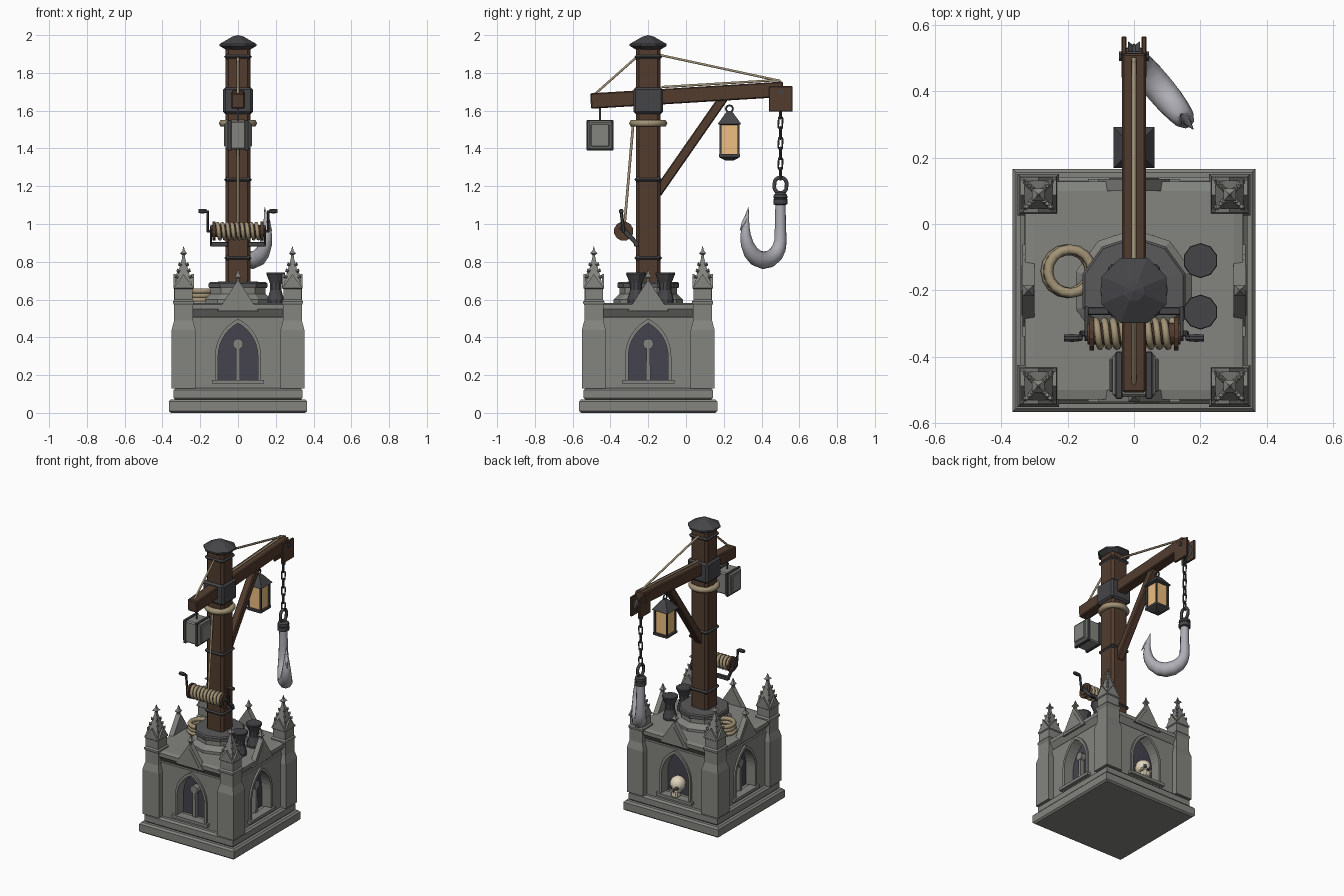
import bpy, bmesh
from math import pi, sin, cos, sqrt, atan2, asin
from mathutils import Vector, Matrix

if "Cube" in bpy.data.objects:
    bpy.data.objects.remove(bpy.data.objects["Cube"])

CY = -0.2  # tower and mast axis

def mat(name, r, g, b):
    m = bpy.data.materials.new(name)
    m.diffuse_color = (r, g, b, 1)
    m.use_nodes = True
    m.node_tree.nodes["Principled BSDF"].inputs["Base Color"].default_value = m.diffuse_color
    return m

STONE = mat("stone", .23, .235, .215)
DARK = mat("dark_stone", .1, .1, .1)
PANE = mat("pane", .06, .055, .075)
WOOD = mat("wood", .085, .046, .028)
IRON = mat("iron", .06, .06, .066)
ROPE = mat("rope", .36, .29, .18)
STEEL = mat("steel", .42, .42, .46)
GLOW = mat("glow", .85, .52, .22)
BONE = mat("bone", .75, .67, .5)

def finish(name, me, m, loc=(0, 0, 0), rot=(0, 0, 0), smooth=False):
    ob = bpy.data.objects.new(name, me)
    bpy.context.collection.objects.link(ob)
    ob.location, ob.rotation_euler = loc, rot
    me.materials.clear()
    me.materials.append(m)
    me.shade_flat()
    if smooth:
        me.shade_smooth()
    return ob

def lathe(name, prof, loc, m, n=4, rot=(0, 0, 0), smooth=False):
    """Revolve (apothem, z) points with n flat sides."""
    bm = bmesh.new()
    k = 1 / cos(pi / n)
    rings = [[bm.verts.new((r * k * cos((2 * i + 1) * pi / n), r * k * sin((2 * i + 1) * pi / n), z))
              for i in range(n)] for r, z in prof]
    for a, b in zip(rings, rings[1:]):
        for i in range(n):
            j = (i + 1) % n
            bm.faces.new((a[i], a[j], b[j], b[i]))
    bm.faces.new(rings[0][::-1])
    bm.faces.new(rings[-1])
    bmesh.ops.remove_doubles(bm, verts=bm.verts, dist=1e-5)
    bmesh.ops.recalc_face_normals(bm, faces=bm.faces)
    me = bpy.data.meshes.new(name)
    bm.to_mesh(me)
    return finish(name, me, m, loc, rot, smooth)

def box(name, loc, size, m, bevel=0.004, rot=(0, 0, 0)):
    bm = bmesh.new()
    bmesh.ops.create_cube(bm, size=1, matrix=Matrix.Diagonal((*size, 1)))
    if bevel:
        bmesh.ops.bevel(bm, geom=bm.edges[:], offset=bevel, segments=1, affect='EDGES')
    me = bpy.data.meshes.new(name)
    bm.to_mesh(me)
    return finish(name, me, m, loc, rot)

def beam(name, p, q, w, h, m, bevel=0.006):
    """Square bar between two points in a plane of constant x."""
    p, q = Vector(p), Vector(q)
    d = q - p
    return box(name, (p + q) / 2, (w, d.length, h), m, bevel, (atan2(d.z, d.y), 0, 0))

def from_curve(name, cu, m, loc, rot, smooth=False):
    tmp = bpy.data.objects.new("tmp", cu)
    bpy.context.collection.objects.link(tmp)
    dg = bpy.context.evaluated_depsgraph_get()
    me = bpy.data.meshes.new_from_object(tmp.evaluated_get(dg))
    bpy.data.objects.remove(tmp)
    return finish(name, me, m, loc, rot, smooth)

def add_spline(cu, pts, cyclic, radii=None):
    s = cu.splines.new('POLY')
    s.points.add(len(pts) - 1)
    for i, p in enumerate(pts):
        s.points[i].co = (*p, 1) if len(p) == 3 else (*p, 0, 1)
        s.points[i].radius = radii[i] if radii else 1
    s.use_cyclic_u = cyclic

def wire(name, pts, r, m, cyclic=False, radii=None, loc=(0, 0, 0), rot=(0, 0, 0), res=1, smooth=True):
    cu = bpy.data.curves.new(name, 'CURVE')
    cu.dimensions = '3D'
    cu.bevel_depth, cu.bevel_resolution, cu.use_fill_caps = r, res, True
    add_spline(cu, pts, cyclic, radii)
    return from_curve(name, cu, m, loc, rot, smooth)

def ring(name, R, r, m, loc, rot=(0, 0, 0), n=16, stretch=0):
    pts = [(R * cos(2 * pi * i / n), R * sin(2 * pi * i / n) + (stretch if i < n / 2 else -stretch), 0) for i in range(n)]
    return wire(name, pts, r, m, True, None, loc, rot)

def panel(name, outlines, depth, m, side, dist, z=0, centre=(0, CY)):
    """Upright plate (holes allowed) on one of the four sides of a centre."""
    cu = bpy.data.curves.new(name, 'CURVE')
    cu.dimensions, cu.fill_mode, cu.extrude = '2D', 'BOTH', depth / 2
    for o in outlines:
        add_spline(cu, o, True)
    a = side * pi / 2
    d = dist - depth / 2
    return from_curve(name, cu, m, (centre[0] + d * sin(a), centre[1] - d * cos(a), z), (pi / 2, 0, a))

def arch(w, z0, zs, za, n=7):
    h = za - zs
    R = (w * w + h * h) / (2 * w)
    t = asin(h / R)
    right = [(w - R + R * cos(t * i / n), zs + R * sin(t * i / n)) for i in range(n + 1)]
    return [(-w, z0), (w, z0)] + right + [(-x, z) for x, z in right[-2::-1]]

def ball(name, r, loc, m, scale=(1, 1, 1)):
    ob = lathe(name, [(r * sin(pi * i / 8), -r * cos(pi * i / 8)) for i in range(9)], loc, m, 12, smooth=True)
    ob.scale = scale
    return ob

# Plinth, core and cornice
lathe("plinth", [(.355, 0), (.366, .01), (.366, .06), (.355, .072), (.335, .072), (.342, .08), (.342, .12), (.33, .132)], (0, CY, 0), STONE)
lathe("dark_core", [(.25, .13), (.25, .51)], (0, CY, 0), PANE)
lathe("cornice_deck", [(.31, .5), (.3, .51), (.328, .55), (.328, .575), (.3, .582)], (0, CY, 0), STONE)

# Four walls with pointed windows and gables
for k in range(4):
    rect = [(-.31, .13), (.31, .13), (.31, .505), (-.31, .505)]
    panel("wall", [rect, arch(.105, .17, .3, .475)], .06, STONE, k, .31)
    panel("window_frame", [arch(.122, .16, .3, .498), arch(.105, .17, .3, .475)], .03, STONE, k, .322)
    panel("window_sill", [[(-.138, .155), (.138, .155), (.138, .175), (-.138, .175)]], .06, STONE, k, .335)
    panel("gable", [[(-.108, .54), (.108, .54), (0, .705)]], .035, STONE, k, .335)
    panel("gable_inset", [[(-.075, .555), (.075, .555), (0, .67)]], .01, STONE, k, .338)
    a = k * pi / 2
    lathe("gable_finial", [(.008, .68), (.008, .71), (.017, .72), (.008, .735), (0, .765)], (.318 * sin(a), CY - .318 * cos(a), 0), STONE)
    if k != 2:
        panel("mullion", [[(-.012, .17), (.012, .17), (.009, .36), (-.009, .36)]], .03, STONE, k, .285)
        panel("tracery_disc", [[(.028 * cos(i * pi / 6), .365 + .028 * sin(i * pi / 6)) for i in range(12)]], .035, STONE, k, .288)

# Corner buttresses and crocketed pinnacles
for sx in (-1, 1):
    for sy in (-1, 1):
        c = (.288 * sx, CY + .288 * sy, 0)
        lathe("buttress", [(.063, .13), (.063, .44), (.05, .49), (.05, .57), (.056, .58), (.056, .59), (.048, .6), (.048, .655), (.054, .66), (.054, .67), (.042, .68)], c, STONE)
        for k in range(4):
            panel("pinnacle_gablet", [[(-.05, .665), (.05, .665), (0, .735)]], .012, STONE, k, .054, 0, c[:2])
        lathe("pinnacle_spire", [(.045, .68), (.008, .82), (.007, .835), (.019, .845), (.007, .858), (0, .885)], c, STONE)
        for i in range(4):
            for j in range(3):
                ang, z = pi / 4 + i * pi / 2, .72 + .033 * j
                r = 1.414 * (.045 - .037 * (z - .68) / .14) + .003
                lathe("crocket", [(.003, -.01), (.008, 0), (0, .014)], (c[0] + r * cos(ang), c[1] + r * sin(ang), z), STONE, 4, (0, .5, ang))

# Skull in the back niche
sk = (0, CY + .29, 0)
ball("skull_cranium", .052, (0, sk[1], .258), BONE, (.95, 1, 1))
box("skull_jaw", (0, sk[1] + .022, .2), (.052, .052, .055), BONE, .01)
for s in (-1, 1):
    ball("skull_eye", .014, (.02 * s, sk[1] + .044, .245), PANE, (1, .6, 1))
    box("skull_cheek", (.032 * s, sk[1] + .022, .225), (.018, .04, .02), BONE, .005)
box("skull_nose", (0, sk[1] + .048, .222), (.01, .01, .016), PANE, 0)

# Mast footing, mast, bands and cap
lathe("mast_footing", [(.175, .575), (.175, .6), (.145, .63), (.145, .66)], (0, CY, 0), STONE, 10)
lathe("mast_socket", [(.152, .66), (.155, .667), (.155, .685), (.148, .693), (.08, .695)], (0, CY, 0), DARK, 10)
box("mast", (0, CY, 1.265), (.13, .13, 1.35), WOOD, .016)
for z in (.82, 1.235, 1.885):
    box("mast_band", (0, CY, z), (.146, .146, .026), IRON, .012)
box("boom_collar", (0, CY, 1.653), (.158, .158, .14), IRON, .012)
ring("mast_rope_wrap", .082, .02, ROPE, (0, CY, 1.533))
lathe("mast_cap", [(.068, 1.925), (.098, 1.943), (.098, 1.953), (.03, 1.992), (0, 2.0)], (0, CY, 0), IRON, 8)

# Boom, brace and end pulley
beam("boom", (0, -.505, 1.651), (0, .515, 1.713), .072, .082, WOOD)
beam("brace", (0, -.155, 1.16), (0, .2, 1.67), .05, .05, WOOD)
for s in (-1, 1):
    box("pulley_cheek", (.03 * s, .502, 1.662), (.016, .125, .135), WOOD, .003)
lathe("pulley_wheel", [(.045, -.018), (.035, -.005), (.035, .005), (.045, .018)], (0, .505, 1.66), IRON, 16, (0, pi / 2, 0))
lathe("pulley_pin", [(.014, -.045), (.014, .045)], (0, .505, 1.7), IRON, 8, (0, pi / 2, 0))

# Stay ropes
wire("front_stay", [(0, -.14, 1.895), (0, .5, 1.757)], .007, ROPE)
wire("rear_stay", [(0, -.26, 1.885), (0, -.48, 1.69)], .007, ROPE)
wire("boom_rope", [(0, -.13, 1.725), (0, .49, 1.762)], .007, ROPE)
wire("hoist_rope", [(0, -.28, 1.525), (0, -.325, 1.0)], .008, ROPE)

# Chain, eye ring and barbed hook
for i in range(7):
    ring("chain_link", .012, .005, IRON, (0, .5, 1.59 - .054 * i), (pi / 2, 0, pi / 2 * (i % 2) + .3), 10, .02)
turn = atan2(-.77, .64)
ring("hook_eye", .033, .01, IRON, (0, .5, 1.205), (pi / 2, 0, pi / 2), 16, .008)
lathe("hook_socket", [(.026, 1.1), (.037, 1.105), (.037, 1.13), (.033, 1.135), (.037, 1.14), (.035, 1.155), (.02, 1.168)], (0, .5, 0), IRON, 12)
hook = [(0, 1.11, .027), (0, 1.0, .029), (0, .91, .033), (.01, .872, .037), (.035, .838, .042), (.075, .815, .046), (.12, .808, .047),
        (.165, .82, .045), (.203, .85, .04), (.23, .895, .034), (.24, .94, .028), (.24, .985, .021), (.232, 1.035, .012), (.22, 1.09, .001)]
wire("hook", [(d, 0, z) for d, z, r in hook], 1, STEEL, False, [r for d, z, r in hook], (0, .5, 0), (0, 0, turn), 3)
barb = wire("hook_barb", [(.222, 0, 1.07), (.25, 0, 1.01), (.28, 0, .963)], 1, STEEL, False, [.004, .012, .001], (0, .5, 0), (0, 0, turn))
wire("hook_barb_web", [(.243, 0, .95), (.255, 0, .985), (.238, 0, 1.03)], .012, STEEL, False, [1, 1, .7], (0, .5, 0), (0, 0, turn))

# Hanging counterweight
box("counterweight", (0, -.455, 1.47), (.13, .13, .15), STONE, .008)
for s in (-1, 1):
    box("weight_strap", (.045 * s, -.455, 1.47), (.02, .142, .162), IRON, .003)
    box("weight_plate", (.069 * s, -.455, 1.47), (.012, .1, .12), STONE, .004)
wire("weight_hanger", [(0, -.455, 1.54), (0, -.455, 1.62)], .006, IRON)

# Lantern
L = (0, .23, 0)
ring("lantern_ring", .018, .005, IRON, (0, .23, 1.61), (pi / 2, 0, pi / 2), 12)
lathe("lantern_roof", [(.05, 1.525), (.062, 1.53), (.04, 1.56), (.022, 1.585), (.01, 1.597)], L, IRON)
lathe("lantern_glass", [(.042, 1.365), (.042, 1.527)], L, GLOW)
lathe("lantern_base", [(.02, 1.335), (.045, 1.348), (.056, 1.356), (.056, 1.37)], L, IRON)
for sx in (-1, 1):
    for sy in (-1, 1):
        box("lantern_post", (.047 * sx, .23 + .047 * sy, 1.448), (.01, .01, .165), IRON, 0)

# Winch with rope-wound drum, brackets and opposed cranks
W = (0, -.33, .962)
lathe("winch_drum", [(.032, -.14), (.032, .14)], W, WOOD, 12, (0, pi / 2, 0))
wire("winch_rope", [(-.115 + .23 * i / 108, W[1] + .039 * cos(i * pi / 6), W[2] + .039 * sin(i * pi / 6)) for i in range(109)], .011, ROPE)
for s in (-1, 1):
    lathe("winch_flange", [(.05, -.007), (.05, .007)], (.127 * s, W[1], W[2]), WOOD, 12, (0, pi / 2, 0))
    beam("winch_bracket", (.143 * s, -.345, .985), (.143 * s, -.255, .89), .012, .024, IRON, .002)
    box("bracket_arm", (.1 * s, -.262, .893), (.095, .025, .025), IRON, .003)
    wire("crank", [(.13 * s, -.33, .962), (.16 * s, -.33, .962), (.16 * s, -.343, 1.065), (.175 * s, -.343, 1.068)], .009, IRON, smooth=False)
    lathe("crank_handle", [(.01, -.022), (.012, 0), (.01, .022)], (.188 * s, -.343, 1.068), IRON, 8, (0, pi / 2, 0))

# Rope coil and flared pots on the deck
for i in range(3):
    ring("rope_coil", .066 - .003 * (i % 2), .015, ROPE, (-.2 + .004 * i, -.142, .597 + .024 * i), (0, 0, i))
for y in (-.11, -.265):
    lathe("deck_pot", [(.042, .58), (.044, .6), (.03, .65), (.032, .69), (.046, .725), (.05, .735), (.048, .742)], (.2, y, 0), IRON, 10)
